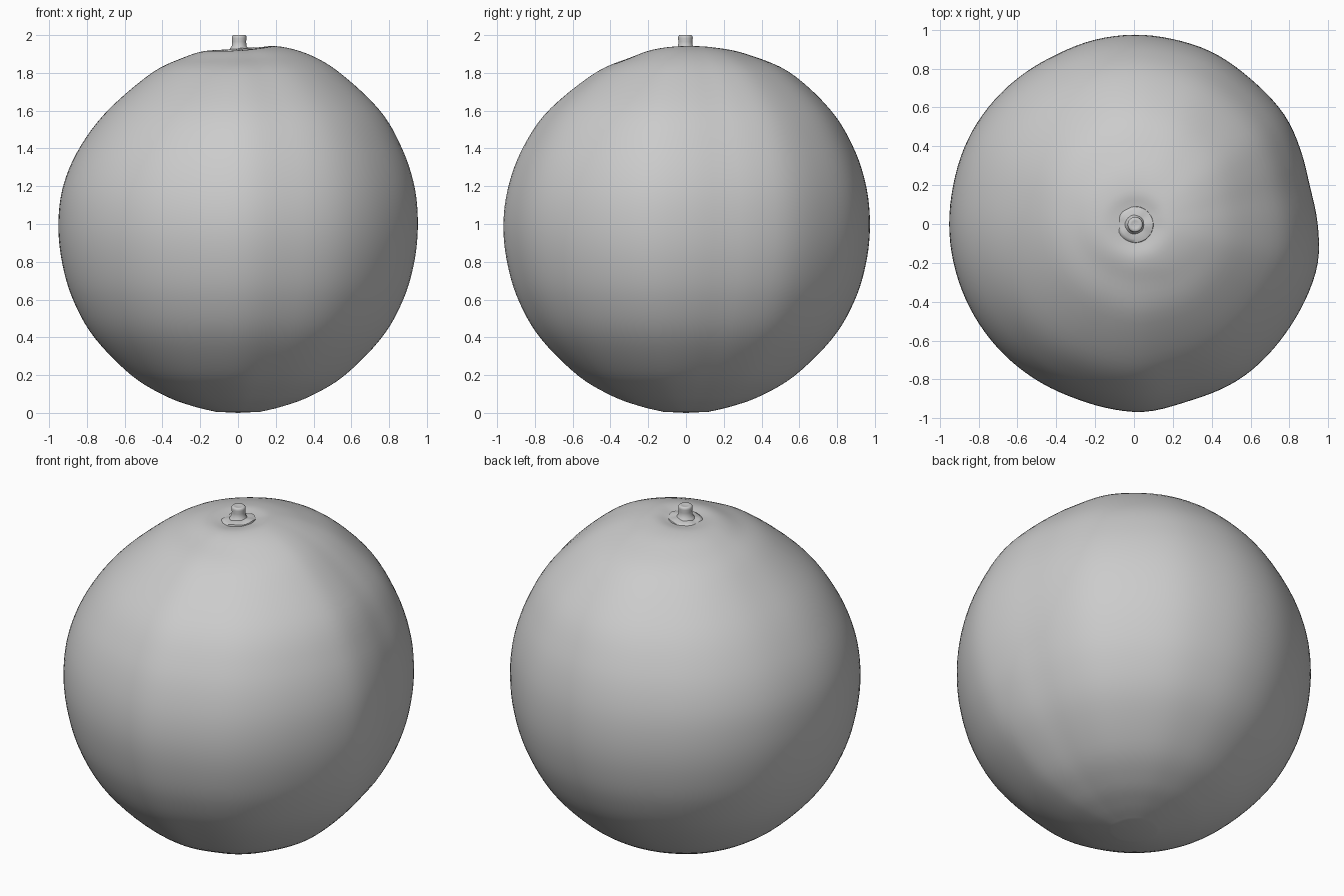
import bpy, math

if "Cube" in bpy.data.objects:
    bpy.data.objects.remove(bpy.data.objects["Cube"])

def catmull(a, b, c, d, t):
    return 0.5 * (2*b + (c-a)*t + (2*a-5*b+4*c-d)*t*t + (3*b-a-3*c+d)*t**3)

def cyclic(vals, u):
    n, i = len(vals), math.floor(u)
    return catmull(*[vals[(i+k) % n] for k in (-1, 0, 1, 2)], u - i)

def along(vals, u):
    n = len(vals) - 1
    i = min(int(u), n - 1)
    return catmull(*[vals[max(0, min(n, i+k))] for k in (-1, 0, 1, 2)], u - i)

def make(name, verts, faces, angle=60):
    me = bpy.data.meshes.new(name)
    me.from_pydata(verts, [], faces)
    ob = bpy.data.objects.new(name, me)
    bpy.context.collection.objects.link(ob)
    bpy.ops.object.select_all(action='DESELECT')
    ob.select_set(True)
    bpy.context.view_layer.objects.active = ob
    bpy.ops.object.shade_smooth_by_angle(angle=math.radians(angle))
    return ob

def rings(name, rows, bottom, top, angle=60):
    # Stacked rings of points closed by a centre point at each end
    n = len(rows[0])
    verts = [p for row in rows for p in row] + [bottom, top]
    b, t = len(verts) - 2, len(verts) - 1
    faces = [(j*n+i, j*n+(i+1) % n, (j+1)*n+(i+1) % n, (j+1)*n+i)
             for j in range(len(rows)-1) for i in range(n)]
    last = (len(rows)-1) * n
    for i in range(n):
        k = (i+1) % n
        faces += [(b, k, i), (t, last+i, last+k)]
    return make(name, verts, faces, angle)

# Fruit profiles toward +x, +y, -x, -y: a round lower half, then the upper half
LOW_Z = [0.006, 0.035, 0.09, 0.2, 0.4, 0.6, 0.8, 1.0, 1.2, 1.4, 1.6]
LOW_R = [.12, .24, .39, .572, .77, .884, .943, .962]
SIDE = [.948, .97, .95, .972]
UPPER = [[.93, .865, .75, .54, .37, .20, .09, 0],
         [.95, .885, .765, .55, .33, .18, .09, 0],
         [.925, .84, .69, .455, .29, .18, .09, 0],
         [.945, .87, .732, .482, .29, .18, .09, 0]]
RADII = [[r * s / .962 for r in LOW_R] + up for s, up in zip(SIDE, UPPER)]
TOP_Z = [[1.8, 1.9, 1.942, 1.922, 1.905], [1.8, 1.895, 1.926, 1.917, 1.905],
         [1.8, 1.88, 1.915, 1.916, 1.905], [1.8, 1.882, 1.917, 1.912, 1.905]]
# Outline seen from above: angle in degrees, radius
OUTLINE = [(0, .945), (12.5, .922), (28, .944), (34, .957), (51, .957), (66, .973),
           (78, .972), (88, .975), (102, .97), (115, .958), (137, .961), (152, .96),
           (168, .951), (183, .951), (198, .949), (218, .948), (234.5, .947),
           (251.5, .946), (264, .96), (273, .971), (286.5, .951), (304.5, .967),
           (326.5, .961), (342, .967), (348, .97), (360, .945)]

def outline(deg):
    for (a, r), (b, s) in zip(OUTLINE, OUTLINE[1:]):
        if a <= deg <= b:
            return r + (s - r) * (deg - a) / (b - a)

def smooth_outline(deg):
    return sum(outline((deg + d) % 360) for d in (-4, -2, 0, 2, 4)) / 5

def skin(deg, u):
    q = deg / 90
    rad = cyclic([along(p, u) for p in RADII], q)
    z = cyclic([along(LOW_Z + p, u) for p in TOP_Z], q)
    f = smooth_outline(deg) / cyclic([p[7] for p in RADII], q)
    a = math.radians(deg)
    return (rad*f*math.cos(a), rad*f*math.sin(a), z)

N, STEPS = 120, 75
rows = [[skin(360*i/N, 14.8*j/STEPS) for i in range(N)] for j in range(STEPS+1)]
rings("fruit_body", rows, (0, 0, 0), (0, 0, 1.905))

# Round calyx disc resting in the dimple, gently wavy in height
CX, CY = 0.006, -0.003

def calyx_ring(r, lift):
    out = []
    for i in range(40):
        a = 2*math.pi*i/40
        z = 1.908 + 0.1*r*math.cos(a) + 0.03*r*math.cos(5*a) + lift
        out.append((CX + r*math.cos(a), CY + r*math.sin(a), z))
    return out

rings("calyx", [calyx_ring(.07, -.01), calyx_ring(.094, .004), calyx_ring(.092, .013),
                calyx_ring(.075, .018), calyx_ring(.05, .021)],
      (CX, CY, 1.895), (CX, CY, 1.932))

# Stem with flared base and dished tip
prof = [(.055, 1.918), (.047, 1.932), (.039, 1.942), (.037, 1.965), (.039, 1.985),
        (.038, 1.994), (.032, 2.0), (.02, 1.998)]
rings("stem", [[(CX + r*math.cos(k*math.pi/12), CY + r*math.sin(k*math.pi/12), z)
                for k in range(24)] for r, z in prof],
      (CX, CY, 1.91), (CX, CY, 1.994))
